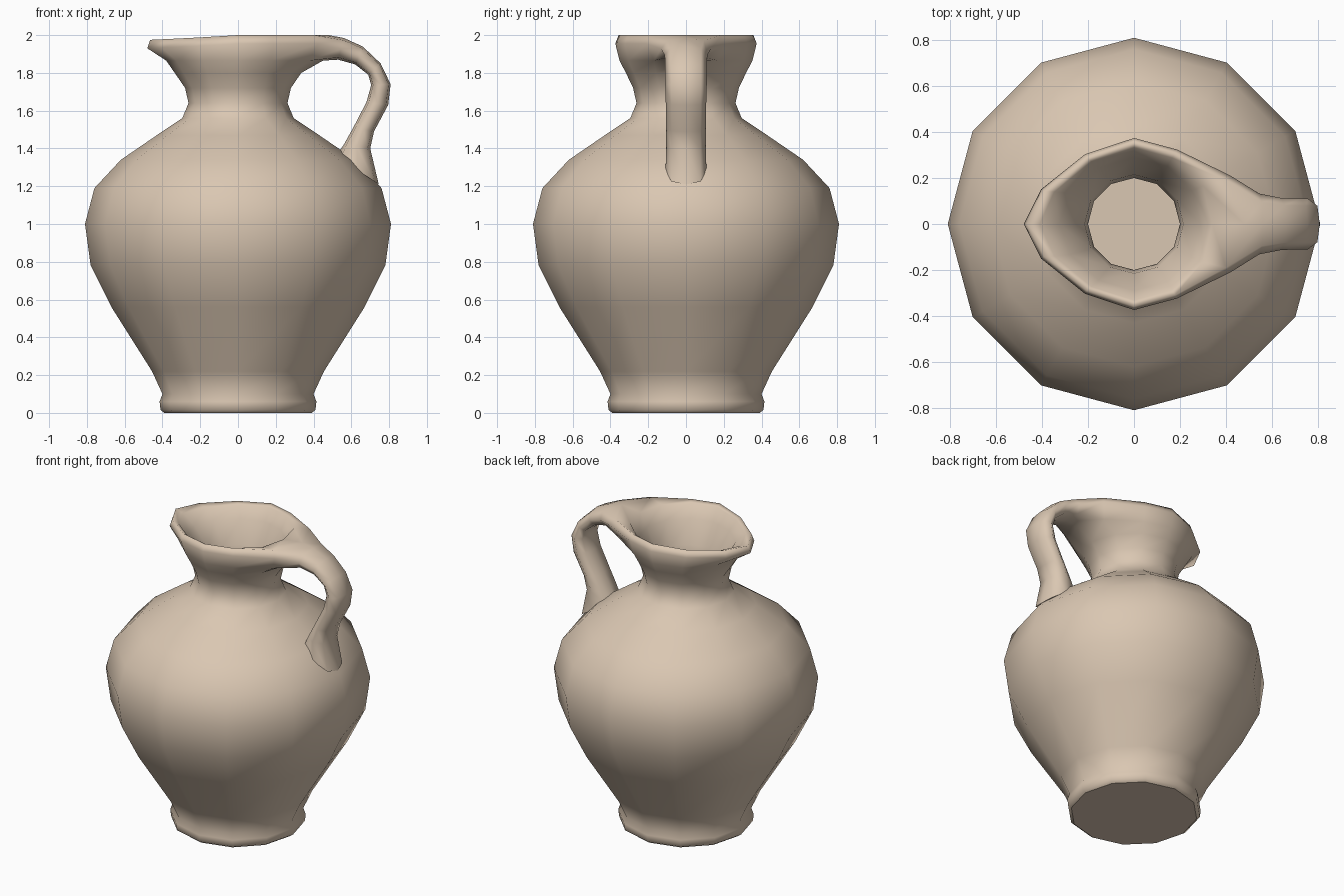
import bpy, bmesh
from math import sin, cos, pi
from mathutils import Vector

if "Cube" in bpy.data.objects:
    bpy.data.objects.remove(bpy.data.objects["Cube"])

clay = bpy.data.materials.new("pale clay")
clay.use_nodes = True
colour = (0.70, 0.57, 0.445, 1)
clay.diffuse_color = colour
clay.node_tree.nodes["Principled BSDF"].inputs["Base Color"].default_value = colour

SIDES = 12
bm = bmesh.new()


def ring(z, r, spout=None, handle=None):
    """One ring of the pot, drawn out to a spout (-x) and towards the handle (+x)."""
    pull = (spout or r) / r - 1
    verts = []
    for i in range(SIDES):
        a = 2 * pi * i / SIDES
        t = max(0, -cos(a)) if spout else 0
        x = r * cos(a) * (1 + pull * t)
        y = r * sin(a) * (1 - 0.9 * pull * t * t)
        if handle and i in (0, 1, SIDES - 1):
            tip, side_x, side_y = handle
            x, y = (tip, 0) if i == 0 else (side_x, side_y if i == 1 else -side_y)
        drop = 0.025 * t if z > 1.93 else 0
        verts.append(bm.verts.new((x, y, z - drop)))
    return verts


def bridge(a, b, skip=()):
    n = len(a)
    for i in range(n):
        if i not in skip:
            bm.faces.new((a[i], a[(i + 1) % n], b[(i + 1) % n], b[i]))


# Outer wall: foot, belly, shoulder and neck
outer = [ring(z, r) for z, r in (
    (0, 0.39), (0.015, 0.41), (0.06, 0.415), (0.10, 0.40), (0.22, 0.455),
    (0.56, 0.67), (0.78, 0.78), (1.0, 0.81), (1.19, 0.76), (1.34, 0.62),
    (1.47, 0.43), (1.56, 0.295), (1.64, 0.262), (1.72, 0.28))]

# Flaring mouth with the spout and the root of the handle
outer.append(ring(1.80, 0.318, 0.335, (0.335, 0.28, 0.16)))
under = ring(1.865, 0.352, 0.38, (0.45, 0.38, 0.17))
lip = ring(1.955, 0.374, 0.48, (0.49, 0.42, 0.21))
crest = ring(2.0, 0.357, 0.465, (0.48, 0.40, 0.19))
outer += [under, lip, crest]

# Inner wall, from the mouth down to the floor
inner = [ring(1.985, 0.332, 0.41, (0.34, 0.30, 0.165)), ring(1.90, 0.29, 0.325)]
inner += [ring(z, r) for z, r in (
    (1.76, 0.215), (1.64, 0.20), (1.55, 0.22), (1.42, 0.41), (1.29, 0.58),
    (1.0, 0.75), (0.56, 0.61), (0.22, 0.40), (0.06, 0.34))]

walls = outer + inner
for low, high in zip(walls, walls[1:]):
    # The wall is left open where the handle grows out of the lip
    opened = (0, SIDES - 1) if low in (under, lip) else ()
    bridge(low, high, opened)

# Handle: loops of eight swept from the opening down to the shoulder
L, R = 1, SIDES - 1
loop = [crest[0], crest[L], lip[L], under[L], under[0], under[R], lip[R], crest[R]]
section = ((0, 0), (0.1, 0.72), (0.5, 1), (0.9, 0.72),
           (1, 0), (0.9, -0.72), (0.5, -1), (0.1, -0.72))
bm.verts.remove(lip[0])
stations = (  # outer x, z, inner x, z, half width
    (0.56, 1.985, 0.53, 1.87, 0.132),
    (0.66, 1.94, 0.62, 1.845, 0.113),
    (0.755, 1.85, 0.69, 1.79, 0.11),
    (0.808, 1.74, 0.705, 1.735, 0.11),
    (0.795, 1.63, 0.68, 1.645, 0.107),
    (0.72, 1.49, 0.61, 1.51, 0.105),
    (0.70, 1.40, 0.56, 1.42, 0.105),
    (0.745, 1.21, 0.52, 1.36, 0.108))
for ox, oz, ix, iz, w in stations:
    out, inn = Vector((ox, 0, oz)), Vector((ix, 0, iz))
    new = [bm.verts.new(out.lerp(inn, f) + Vector((0, w * s, 0))) for f, s in section]
    bridge(loop, new)
    loop = new

for f in bm.faces:
    f.smooth = True

# Flat caps: underside, floor and the hidden handle end
for cap in (outer[0], inner[-1], loop):
    bm.faces.new(cap).smooth = False

bmesh.ops.recalc_face_normals(bm, faces=bm.faces)
mesh = bpy.data.meshes.new("jug")
bm.to_mesh(mesh)
bm.free()
mesh.materials.append(clay)
jug = bpy.data.objects.new("jug", mesh)
bpy.context.collection.objects.link(jug)
